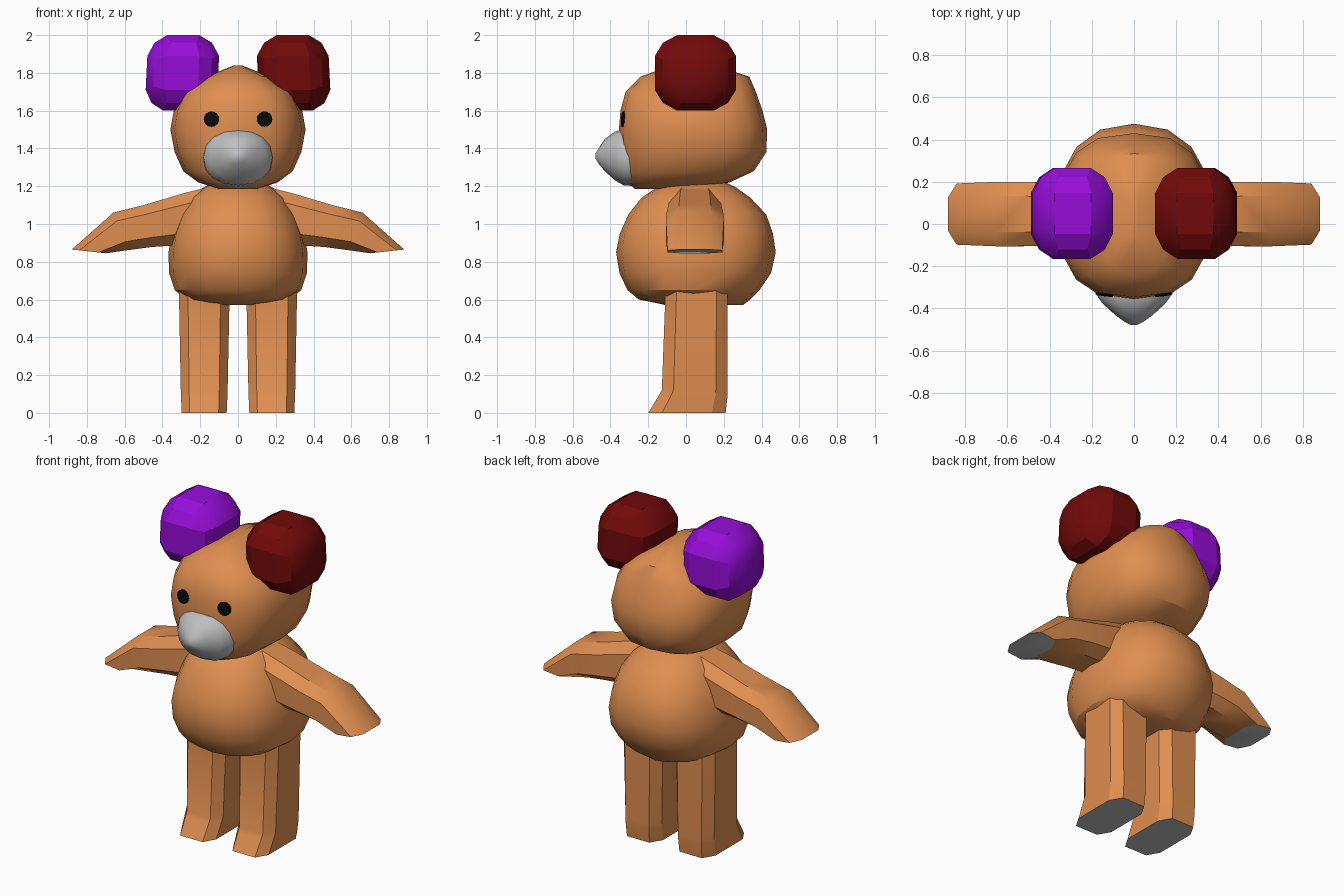
import bpy, bmesh, math
from mathutils import Vector
from mathutils.bvhtree import BVHTree

if "Cube" in bpy.data.objects:
    bpy.data.objects.remove(bpy.data.objects["Cube"])


def material(name, rgb):
    m = bpy.data.materials.new(name)
    m.diffuse_color = (*rgb, 1)
    m.use_nodes = True
    m.node_tree.nodes["Principled BSDF"].inputs["Base Color"].default_value = m.diffuse_color
    return m


FUR = material("brown fur", (0.74, 0.27, 0.08))
GREY = material("light grey", (0.52, 0.52, 0.52))
RED = material("dark red", (0.17, 0.003, 0.003))
PURPLE = material("purple", (0.31, 0.004, 0.70))
BLACK = material("black", (0.003, 0.003, 0.003))


def finish(name, bm, mats, angle):
    """Turn a bmesh into a smooth-shaded object with sharp edges kept."""
    bmesh.ops.recalc_face_normals(bm, faces=bm.faces)
    me = bpy.data.meshes.new(name)
    bm.to_mesh(me)
    bm.free()
    for m in mats:
        me.materials.append(m)
    me.shade_smooth()
    me.set_sharp_from_angle(angle=math.radians(angle))
    ob = bpy.data.objects.new(name, me)
    bpy.context.collection.objects.link(ob)
    return ob


def loft(name, rings, n, power, mats, angle=32, cap_slot=0):
    """Skin superellipse rings (centre, half axis u, half axis v); cap_slot colours the last cap."""
    outline = []
    for k in range(n):
        a = math.tau * (k + 0.5 * (n == 8)) / n
        outline.append([math.copysign(abs(f) ** (2 / power), f)
                        for f in (math.cos(a), math.sin(a))])
    size = max(p[0] for p in outline)
    bm = bmesh.new()
    loops = []
    for c, u, v in rings:
        loops.append([bm.verts.new(Vector(c) + Vector(u) * (p / size) + Vector(v) * (q / size))
                      for p, q in outline])
    for a, b in zip(loops, loops[1:]):
        for k in range(n):
            j = (k + 1) % n
            bm.faces.new((a[k], a[j], b[j], b[k]))
    bm.faces.new(loops[0])
    bm.faces.new(loops[-1]).material_index = cap_slot
    return finish(name, bm, mats, angle)


def level(z, x0, x1, y0, y1):
    """Horizontal ring from its bounds."""
    return (((x0 + x1) / 2, (y0 + y1) / 2, z), ((x1 - x0) / 2, 0, 0), (0, (y1 - y0) / 2, 0))


# Head and body: height, half width, front y, back y
head = loft("head", [level(z, -w, w, f, b) for z, w, f, b in [
    (1.185, 0.10, -0.27, 0.05), (1.22, 0.21, -0.31, 0.23), (1.28, 0.29, -0.335, 0.36),
    (1.38, 0.335, -0.35, 0.425), (1.50, 0.358, -0.355, 0.43), (1.60, 0.34, -0.347, 0.405),
    (1.70, 0.29, -0.32, 0.37), (1.78, 0.17, -0.24, 0.335), (1.84, 0.02, -0.08, 0.15)]],
    16, 2.6, [FUR])
loft("body", [level(z, -w, w, f, b) for z, w, f, b in [
    (0.57, 0.14, -0.10, 0.30), (0.60, 0.27, -0.25, 0.34), (0.65, 0.335, -0.31, 0.39),
    (0.74, 0.365, -0.352, 0.45), (0.85, 0.368, -0.37, 0.475), (0.95, 0.35, -0.35, 0.46),
    (1.05, 0.31, -0.305, 0.425), (1.14, 0.25, -0.235, 0.34), (1.19, 0.19, -0.16, 0.27),
    (1.22, 0.13, -0.10, 0.21)]], 16, 2.3, [FUR])

# Muzzle: y, half width, bottom, top
loft("muzzle", [((0, y, (lo + hi) / 2), (w, 0, 0), (0, 0, (hi - lo) / 2)) for y, w, lo, hi in [
    (-0.27, 0.187, 1.20, 1.50), (-0.33, 0.182, 1.205, 1.50), (-0.375, 0.15, 1.23, 1.49),
    (-0.43, 0.09, 1.28, 1.45), (-0.463, 0.045, 1.32, 1.40), (-0.478, 0.015, 1.345, 1.375)]],
    16, 2.2, [GREY], 50)

surface = BVHTree.FromObject(head, bpy.context.evaluated_depsgraph_get())

for s, side, ear_colour in ((1, "left", RED), (-1, "right", PURPLE)):
    # Leg with a toe at the front and a grey sole
    loft(side + "_leg", [level(z, min(s * a, s * b), max(s * a, s * b), f, 0.21 + 0.01 * (z > 0))
                         for z, a, b, f in [(0.70, 0.045, 0.312, -0.11), (0.60, 0.045, 0.312, -0.11),
                                            (0.12, 0.055, 0.303, -0.128), (0.09, 0.056, 0.302, -0.145),
                                            (0, 0.06, 0.298, -0.2)]],
         8, 4, [FUR, GREY], 32, 1)

    # Arm: upper point and lower point of each slanted ring, half depth; grey palm
    rings = []
    for xt, zt, xb, zb, d in [(0.10, 1.21, 0.10, 0.95, 0.12), (0.28, 1.165, 0.28, 0.89, 0.14),
                              (0.50, 1.10, 0.46, 0.878, 0.152), (0.66, 1.06, 0.58, 0.862, 0.153),
                              (0.88, 0.865, 0.70, 0.845, 0.145)]:
        rings.append(((s * (xt + xb) / 2, 0.047, (zt + zb) / 2), (0, d, 0),
                      (s * (xt - xb) / 2, 0, (zt - zb) / 2)))
    loft(side + "_arm", rings, 8, 3, [FUR, GREY], 32, 1)

    # Ear: faceted ball made from a subdivided cube
    bm = bmesh.new()
    bmesh.ops.create_cube(bm, size=2)
    bmesh.ops.subdivide_edges(bm, edges=bm.edges, cuts=2, use_grid_fill=True)
    for v in bm.verts:
        p = Vector([c if abs(c) > 0.9 else math.copysign(0.45, c) for c in v.co]).normalized() / 0.844
        v.co = (s * (0.29 + 0.19 * p.x - 0.02 * min(p.z, 0)), 0.05 + 0.215 * p.y, 1.80 + 0.2 * p.z)
    finish(side + "_ear", bm, [ear_colour], 28)

    # Eye: thin disc laid on the face
    hit, normal, _, _ = surface.ray_cast(Vector((s * 0.14, -2, 1.555)), Vector((0, 1, 0)))
    bm = bmesh.new()
    bmesh.ops.create_cone(bm, cap_ends=True, segments=16, radius1=0.041, radius2=0.041, depth=0.009)
    eye = finish(side + "_eye", bm, [BLACK], 30)
    eye.location = hit + normal * 0.003
    eye.rotation_euler = normal.to_track_quat('Z', 'Y').to_euler()
